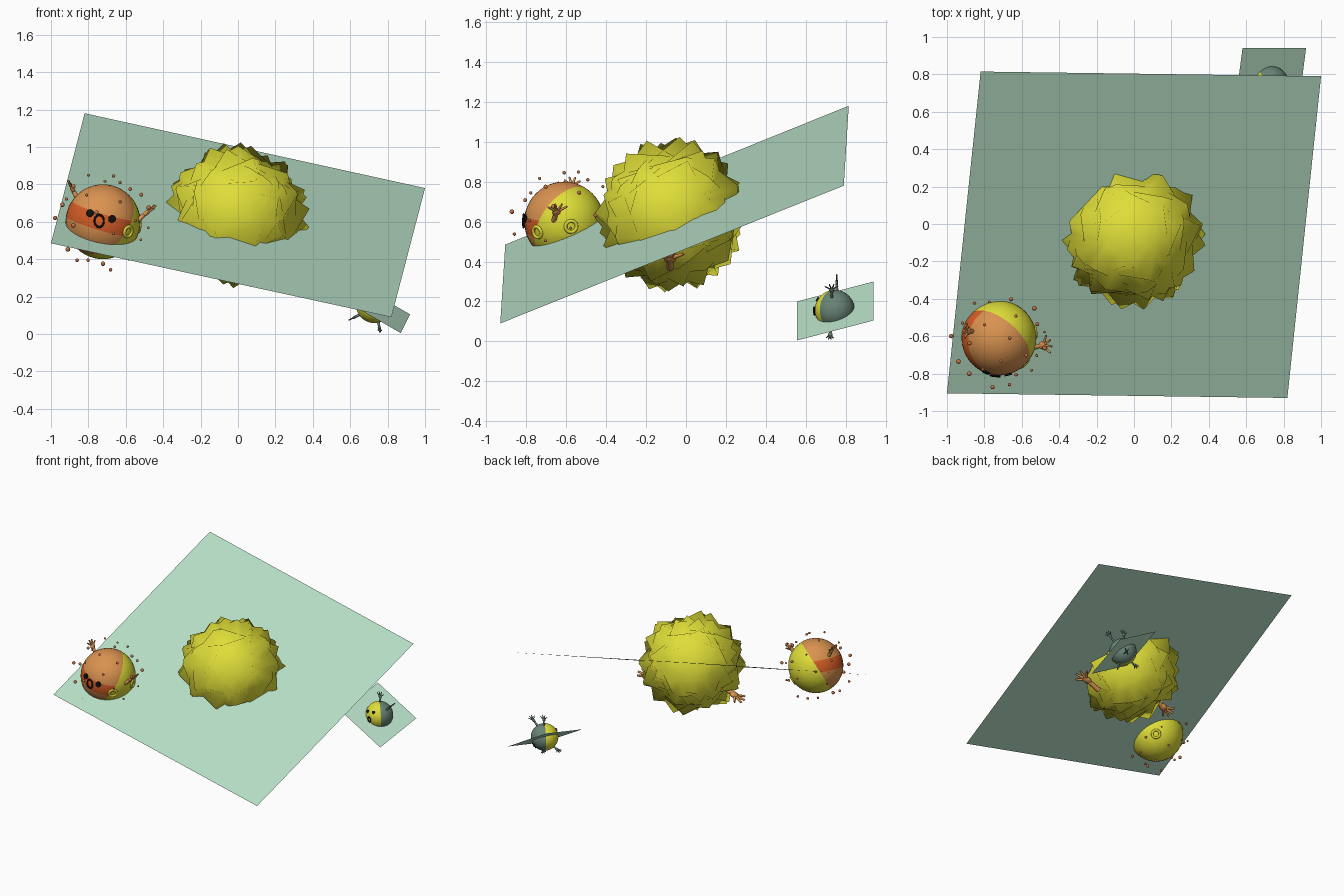
import bpy, bmesh, math, random
from mathutils import Vector, Matrix, Quaternion

if "Cube" in bpy.data.objects:
    bpy.data.objects.remove(bpy.data.objects["Cube"])

random.seed(4)

def mat(name, c):
    m = bpy.data.materials.new(name)
    m.diffuse_color = (*c, 1)
    m.use_nodes = True
    m.node_tree.nodes["Principled BSDF"].inputs["Base Color"].default_value = m.diffuse_color
    return m

MINT = mat("mint", (0.47, 0.73, 0.56))
YELLOW = mat("yellow", (0.74, 0.73, 0.04))
ORANGE = mat("orange", (0.70, 0.29, 0.08))
RED = mat("red_orange", (0.67, 0.11, 0.02))
SLATE = mat("slate_green", (0.14, 0.23, 0.18))
RUST = mat("rust", (0.55, 0.17, 0.06))
BLACK = mat("black", (0.005, 0.005, 0.005))

def finish(bm, name, mats, smooth=True):
    me = bpy.data.meshes.new(name)
    for f in bm.faces:
        f.smooth = smooth
    bm.to_mesh(me)
    bm.free()
    for m in mats:
        me.materials.append(m)
    ob = bpy.data.objects.new(name, me)
    bpy.context.collection.objects.link(ob)
    return ob

def aim(p, d):
    """Matrix placing local z along d at point p."""
    return Matrix.Translation(p) @ Vector(d).to_track_quat('Z', 'Y').to_matrix().to_4x4()

def sheet(name, corners):
    bm = bmesh.new()
    bm.faces.new([bm.verts.new(c) for c in corners])
    finish(bm, name, [MINT], False)

def ball(name, c, r, mats, planes, rule):
    """Sphere cut along planes (normal, offset), coloured by rule(direction)."""
    bm = bmesh.new()
    bmesh.ops.create_uvsphere(bm, u_segments=40, v_segments=24, radius=1)
    for n, off in planes:
        n = Vector(n).normalized()
        bmesh.ops.bisect_plane(bm, geom=bm.verts[:] + bm.edges[:] + bm.faces[:],
                               plane_co=n * off, plane_no=n, dist=1e-5)
    for f in bm.faces:
        f.material_index = rule(f.calc_center_median())
    bm.transform(Matrix.Translation(c) @ Matrix.Scale(r, 4))
    finish(bm, name, mats)

def limb(name, a, b, m, w):
    """Tapered arm with a palm and four fanned fingers."""
    a, b = Vector(a), Vector(b)
    L = (b - a).length
    bm = bmesh.new()
    def rod(r1, r2, length, M):
        bmesh.ops.create_cone(bm, cap_ends=True, segments=10, radius1=r1, radius2=r2,
                              depth=length, matrix=M @ Matrix.Translation((0, 0, length / 2)))
    rod(w * 0.6, w * 0.5, L * 0.5, Matrix())
    bmesh.ops.create_uvsphere(bm, u_segments=12, v_segments=8, radius=1,
        matrix=Matrix.Translation((0, 0, L * 0.55)) @ Matrix.Diagonal((w, w * 0.55, L * 0.17, 1)))
    for ang in (-55, -18, 15, 48):
        rod(w * 0.36, w * 0.22, L * 0.42, Matrix.Translation((0, 0, L * 0.57))
            @ Matrix.Rotation(math.radians(ang), 4, 'Y'))
    bm.transform(aim(a, b - a))
    ob = finish(bm, name, [m])
    ob.data.set_sharp_from_angle(angle=math.radians(50))

def disc(name, c, r, d, size):
    d = Vector(d).normalized()
    bm = bmesh.new()
    bmesh.ops.create_cone(bm, cap_ends=True, segments=12, radius1=size, radius2=size,
                          depth=0.008, matrix=aim(Vector(c) + d * (r + 0.002), d))
    finish(bm, name, [BLACK], False)

def ring(name, c, r, d, size, thick, m, stretch=1.0):
    d = Vector(d).normalized()
    bpy.ops.mesh.primitive_torus_add(major_radius=size, minor_radius=thick,
                                     major_segments=24, minor_segments=8)
    ob = bpy.context.object
    ob.name = name
    ob.data.transform(aim(Vector(c) + d * r, d) @ Matrix.Diagonal((1, stretch, 1, 1)))
    ob.data.materials.append(m)
    ob.data.shade_smooth()

# Tilted sheets
sheet("large_sheet", [(-0.82, 0.815, 1.18), (-1, -0.905, 0.485), (0.82, -0.93, 0.09), (1, 0.79, 0.78)])
sheet("small_sheet", [(0.58, 0.94, 0.30), (0.53, 0.555, 0.20), (0.87, 0.555, 0.005), (0.92, 0.94, 0.105)])

# Spiky central ball: smooth-shaded cubes turned every way
bm = bmesh.new()
for i in range(13):
    q = Quaternion([random.gauss(0, 1) for _ in range(4)]).normalized()
    bmesh.ops.create_cube(bm, size=0.452, matrix=Matrix.Translation((-0.005, -0.07, 0.635))
                          @ q.to_matrix().to_4x4())
finish(bm, "spiky_ball", [YELLOW])
limb("spiky_ball_right_hand", (0.27, -0.08, 0.37), (0.47, -0.08, 0.45), ORANGE, 0.032)
limb("spiky_ball_left_hand", (-0.26, -0.09, 0.51), (-0.44, -0.10, 0.43), ORANGE, 0.032)

# Orange ball: yellow back, orange front with a red band
C, R = Vector((-0.722, -0.61, 0.60)), 0.2
Q = Vector((0.56, 0.67, -0.49)).normalized()
W = Vector((0.27, -0.13, 0.95)).normalized()
ball("orange_ball", C, R, [ORANGE, YELLOW, RED], [(Q, 0), (W, -0.12), (W, 0.32)],
     lambda p: 1 if p.dot(Q) > 0 else (2 if -0.12 < p.dot(W) < 0.32 else 0))
for i, d in enumerate([(0.14, -0.14, -0.055), (0.195, 0.035, -0.025), Q]):
    ring(f"dimple_{i}", C, R * 0.985, d, 0.028, 0.009, YELLOW)
for i, d in enumerate([(-0.068, -0.18, 0.045), (0.048, -0.19, 0.015)]):
    disc(f"orange_ball_eye_{i}", C, R, d, 0.021)
ring("orange_ball_mouth", C, R + 0.004, (-0.02, -0.2, 0.004), 0.025, 0.005, BLACK, 1.3)
limb("orange_ball_left_hand", (-0.855, -0.575, 0.715), (-0.91, -0.57, 0.825), ORANGE, 0.022)
limb("orange_ball_right_hand", (-0.55, -0.665, 0.595), (-0.44, -0.635, 0.69), ORANGE, 0.022)

# Floating droplets around the orange ball
bm = bmesh.new()
N = 38
for i in range(N):
    z = 1 - (2 * i + 1) / N
    a, s = i * 2.39996, math.sqrt(1 - z * z)
    p = C + Vector((s * math.cos(a), s * math.sin(a), z)) * random.uniform(0.235, 0.27)
    bmesh.ops.create_icosphere(bm, subdivisions=2, radius=random.uniform(0.007, 0.013),
                               matrix=Matrix.Translation(p))
finish(bm, "droplets", [RUST])

# Small slate ball with a yellow side
C, R = Vector((0.73, 0.745, 0.158)), 0.1
Q2 = Vector((-0.75, -0.66, 0)).normalized()
ball("slate_ball", C, R, [SLATE, YELLOW], [(Q2, 0)], lambda p: 1 if p.dot(Q2) > 0 else 0)
for i, d in enumerate([(-0.055, -0.09, 0.05), (0.008, -0.09, 0.055)]):
    disc(f"slate_ball_eye_{i}", C, R, d, 0.011)
ring("slate_ball_mouth", C, R + 0.004, (-0.018, -0.1, -0.005), 0.014, 0.004, BLACK, 1.3)
for name, a, b in [("arm_0", (0, 0.01, 0.09), (0, 0.01, 0.18)),
                   ("arm_1", (0.07, -0.015, 0.06), (0.14, -0.015, 0.13)),
                   ("leg_0", (-0.07, 0, -0.05), (-0.14, 0, -0.085)),
                   ("leg_1", (0.02, -0.02, -0.09), (0.03, -0.025, -0.15))]:
    limb("slate_ball_" + name, C + Vector(a), C + Vector(b), SLATE, 0.013)

# Cross mark on the back of the slate ball
bm = bmesh.new()
for ang in (-35, 35):
    bmesh.ops.create_cube(bm, size=1, matrix=aim(C + Vector((0.035, 0.083, -0.045)), (0.35, 0.83, -0.45))
        @ Matrix.Rotation(math.radians(ang), 4, 'Z') @ Matrix.Diagonal((0.006, 0.05, 0.008, 1)))
finish(bm, "cross_mark", [BLACK], False)
